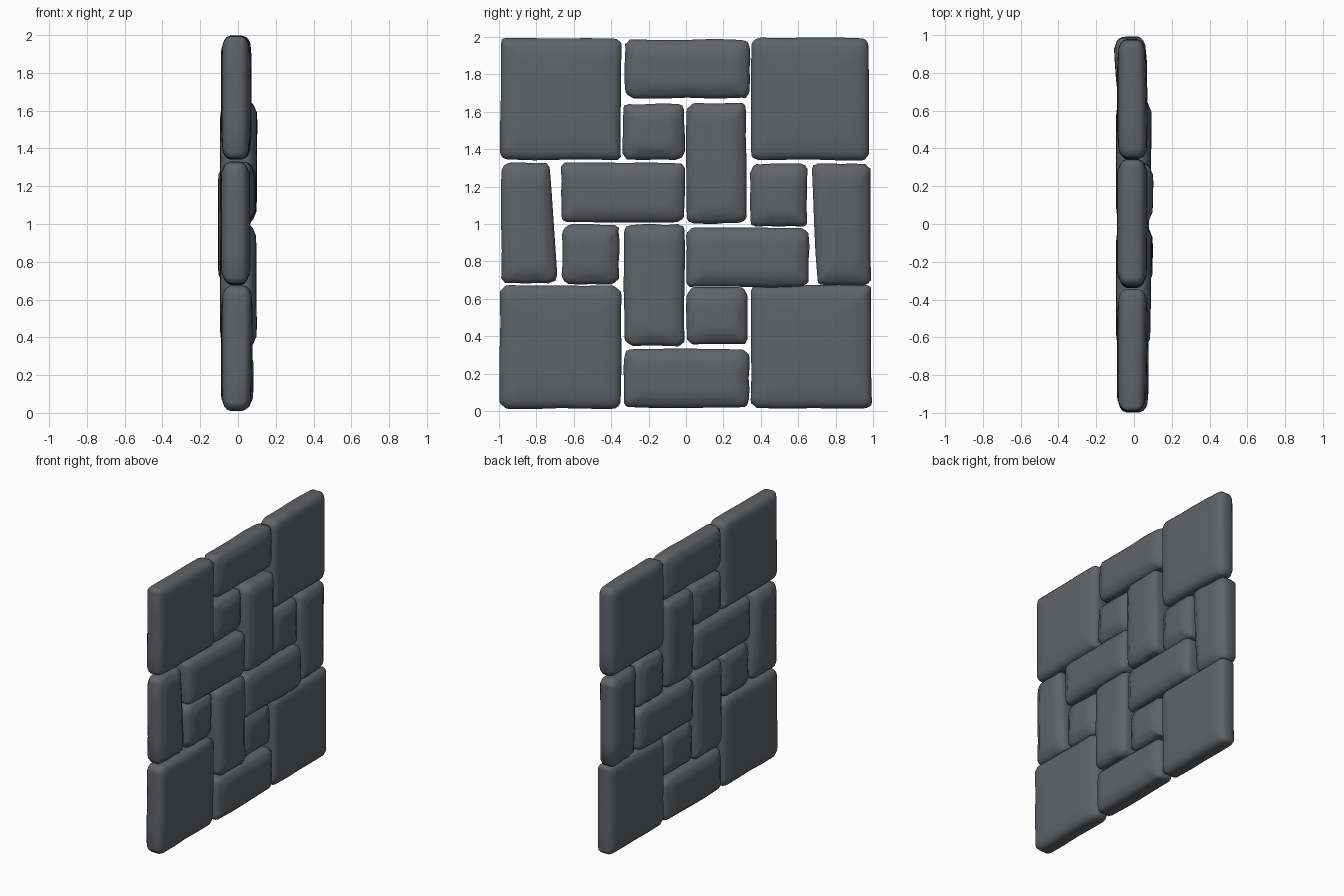
import bpy, bmesh, math, random

if "Cube" in bpy.data.objects:
    bpy.data.objects.remove(bpy.data.objects["Cube"])

random.seed(4)
stone = bpy.data.materials.new("dark grey stone")
stone.diffuse_color = (0.118, 0.125, 0.14, 1)
stone.use_nodes = True
stone.node_tree.nodes["Principled BSDF"].inputs["Base Color"].default_value = stone.diffuse_color

# name: y0, y1, z0, z1, back x, front x
STONES = {
    "corner_block_top_left": (-0.995, -0.345, 1.34, 1.995, -0.09, 0.07),
    "corner_block_top_right": (0.345, 0.98, 1.34, 1.998, -0.09, 0.07),
    "corner_block_bottom_left": (-0.998, -0.345, 0.01, 0.675, -0.09, 0.075),
    "corner_block_bottom_right": (0.345, 0.995, 0.01, 0.675, -0.09, 0.07),
    "top_brick": (-0.33, 0.345, 1.67, 1.99, -0.09, 0.07),
    "bottom_brick": (-0.335, 0.34, 0.015, 0.335, -0.09, 0.08),
    "left_brick": (-0.99, -0.68, 0.68, 1.33, -0.09, 0.065),
    "right_brick": (0.67, 0.99, 0.67, 1.325, -0.10, 0.06),
    "inner_brick_upper": (0.0, 0.325, 1.0, 1.65, -0.095, 0.10),
    "inner_brick_left": (-0.67, -0.005, 1.005, 1.33, -0.095, 0.09),
    "inner_brick_lower": (-0.335, -0.005, 0.345, 1.0, -0.095, 0.098),
    "inner_brick_right": (0.0, 0.66, 0.66, 0.985, -0.095, 0.09),
    "small_block_upper": (-0.34, -0.005, 1.34, 1.645, -0.085, 0.065),
    "small_block_right": (0.34, 0.65, 0.985, 1.325, -0.085, 0.065),
    "small_block_left": (-0.665, -0.355, 0.675, 1.0, -0.085, 0.065),
    "small_block_lower": (0.0, 0.33, 0.355, 0.665, -0.085, 0.065),
}
TAPER = {"left_brick": 0.05, "right_brick": -0.03}   # one long side leans
TILT = {"right_brick": -0.07}                        # stone leans backwards


def outline(hy, hz, radii):
    """Rounded rectangle with a few points along each side."""
    pts = []
    for k, (sy, sz) in enumerate(((1, 1), (-1, 1), (-1, -1), (1, -1))):
        r = radii[k]
        for i in range(5):
            a = math.radians(90 * k + 22.5 * i)
            pts.append((sy * (hy - r) + r * math.cos(a),
                        sz * (hz - r) + r * math.sin(a)))
    full = []
    for i, p in enumerate(pts):
        full.append(p)
        if i % 5 == 4:
            q = pts[(i + 1) % len(pts)]
            for t in (0.25, 0.5, 0.75):
                full.append((p[0] + (q[0] - p[0]) * t, p[1] + (q[1] - p[1]) * t))
    return full


def make_stone(name, y0, y1, z0, z1, xb, xf):
    hy, hz = (y1 - y0) / 2, (z1 - z0) / 2
    cy, cz = (y0 + y1) / 2, (z0 + z1) / 2
    wide = 0.36 * min(hy, hz)
    # worn edge: inset from outline, depth below the face
    half = [(wide * 1.7, 0.0), (wide, 0.002), (0.045, 0.009),
            (0.022, 0.018), (0.007, 0.032), (0.0, 0.05)]
    levels = [(i, xf - d) for i, d in half] + [(i, xb + d) for i, d in reversed(half)]
    radii = [random.uniform(0.025, 0.055) for _ in range(4)]
    n = len(outline(hy, hz, radii))
    wobble = [random.uniform(0, 0.006) for _ in range(n)]
    ty, tz = random.uniform(-.02, .02), random.uniform(-.012, .012)
    taper, tilt = TAPER.get(name, 0), TILT.get(name, 0)

    bm = bmesh.new()
    rings = []
    for inset, x in levels:
        ring = []
        for (y, z), w in zip(outline(hy - inset, hz - inset, radii), wobble):
            y -= math.copysign(w, y)
            z -= math.copysign(w, z)
            # lean the inner long side
            t = z / (2 * hz) + 0.5
            if taper > 0 and y > 0:
                y -= taper * t * y / hy
            if taper < 0 and y < 0:
                y -= taper * (1 - t) * -y / hy
            # slightly uneven hewn faces
            dx = tilt * y
            if x > 0:
                dx += ty * y + tz * z
            ring.append(bm.verts.new((x + dx, cy + y, cz + z)))
        rings.append(ring)
    for a, b in zip(rings, rings[1:]):
        for i in range(n):
            j = (i + 1) % n
            bm.faces.new((a[i], a[j], b[j], b[i]))
    bm.faces.new(rings[0])
    bm.faces.new(rings[-1])
    bmesh.ops.recalc_face_normals(bm, faces=bm.faces)
    for f in bm.faces:
        f.smooth = True
    me = bpy.data.meshes.new(name)
    bm.to_mesh(me)
    bm.free()
    me.materials.append(stone)
    ob = bpy.data.objects.new(name, me)
    bpy.context.collection.objects.link(ob)


for name, dims in STONES.items():
    make_stone(name, *dims)
